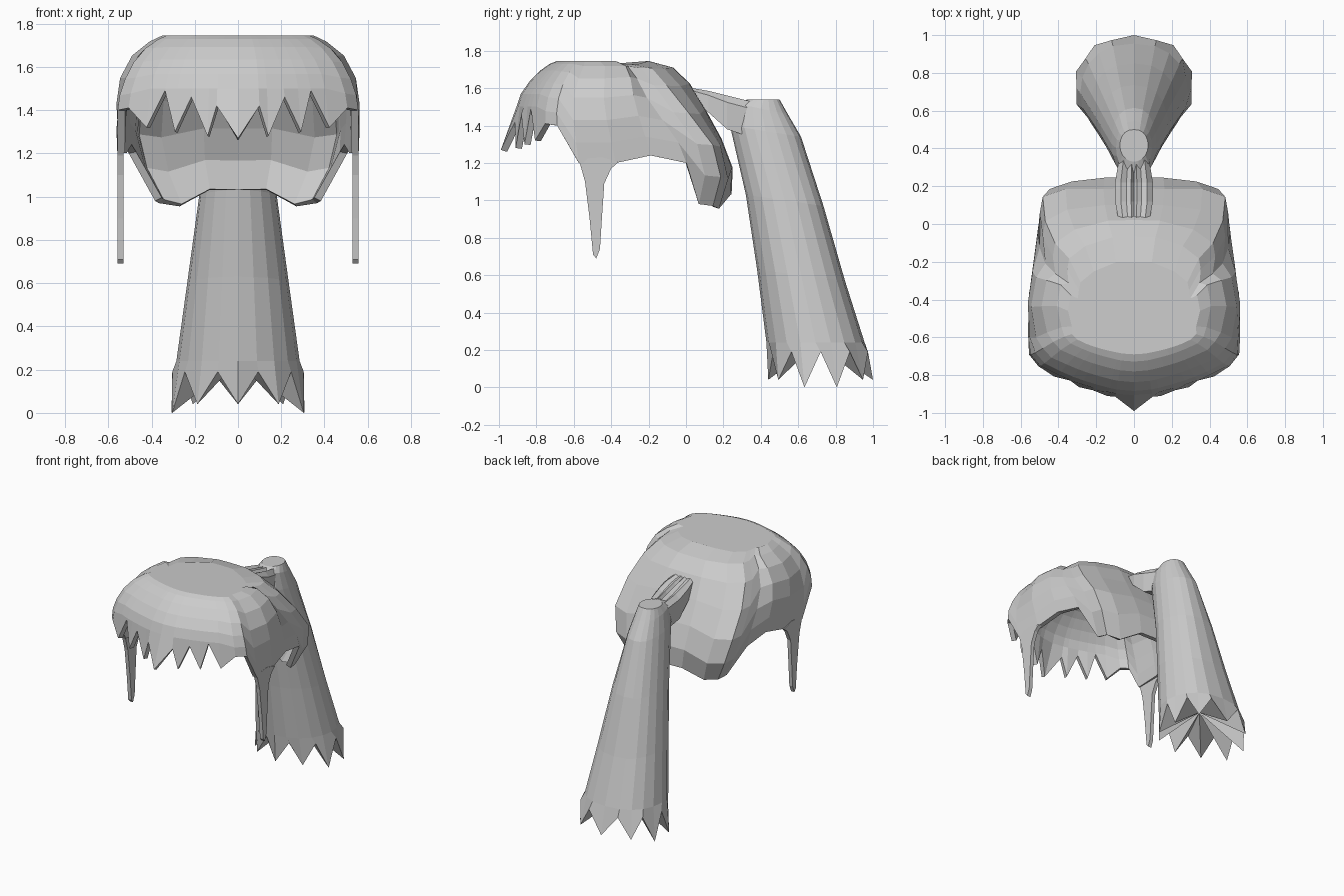
import bpy, bmesh, math

if "Cube" in bpy.data.objects:
    bpy.data.objects.remove(bpy.data.objects["Cube"])


def make_object(name, verts, faces):
    bm = bmesh.new()
    vs = [bm.verts.new(v) for v in verts]
    for f in faces:
        bm.faces.new([vs[i] for i in f])
    bmesh.ops.recalc_face_normals(bm, faces=bm.faces)
    top = max(bm.faces, key=lambda f: f.calc_center_median().z)
    if top.normal.z < 0:
        bmesh.ops.reverse_faces(bm, faces=bm.faces)
    me = bpy.data.meshes.new(name)
    bm.to_mesh(me)
    bm.free()
    ob = bpy.data.objects.new(name, me)
    bpy.context.collection.objects.link(ob)
    return ob


def bridge(rows, n):
    return [(r * n + i, r * n + (i + 1) % n, (r + 1) * n + (i + 1) % n, (r + 1) * n + i)
            for r in range(rows - 1) for i in range(n)]


def sample(table, z):
    # rows are (z, values...) from high to low
    if z >= table[0][0]:
        return table[0][1:]
    for a, b in zip(table, table[1:]):
        if z >= b[0]:
            t = (a[0] - z) / (a[0] - b[0])
            return [p + (q - p) * t for p, q in zip(a[1:], b[1:])]
    return table[-1][1:]


# Hair cap: columns (x, y, lower edge z) from the nape round to the fringe
half = [(0, .26, 1.03), (.16, .255, 1.03), (.36, .235, .955), (.48, .195, .97),
        (.495, .11, .98), (.505, .01, 1.2), (.525, -.17, 1.24), (.55, -.37, 1.2),
        (.558, -.57, 1.2), (.56, -.67, 1.4), (.51, -.74, 1.41), (.42, -.80, 1.32),
        (.35, -.835, 1.49), (.29, -.86, 1.3), (.22, -.885, 1.46), (.14, -.91, 1.28),
        (.1, -.92, 1.42), (0, -.93, 1.27)]
cols = half + [(-x, y, z) for x, y, z in reversed(half[1:-1])]
# height, half width, front y, back y
shape = [(1.745, .33, -.69, -.2), (1.725, .375, -.74, -.09), (1.67, .45, -.81, -.01),
         (1.58, .51, -.88, .05), (1.46, .55, -.92, .12), (1.33, .565, -.93, .19),
         (1.2, .56, -.93, .25), (1.04, .475, -.93, .25), (.96, .42, -.93, .2)]
steps = [0, .05, .17, .36, .58, .8, 1]
verts = []
for s in steps:
    for x, y, zb in cols:
        fringe = y < -.77
        # fringe points only cut into the last row
        low = 1.44 if fringe and s < 1 else zb
        z = 1.745 + (low - 1.745) * s
        hw, yf, yb = sample(shape, z)
        u = (y + .93) / 1.19
        px, py = x * hw / .56, yf + (yb - yf) * u
        # rounder back corners towards the crown
        t = max(0, min(1, (z - 1.3) / .3))
        if y > 0:
            py -= t * .45 * max(0, abs(x) - .16) ** 1.5
        elif -.5 < y:
            px *= 1 + .08 * t
        if s == 0 and y > 0 and abs(x) > .3:
            z -= .015
        if x == 0 and fringe and s == 1:
            py -= .06
        verts.append((px, py, z))
n = len(cols)
cap = make_object("hair_cap", verts, bridge(len(steps), n) + [tuple(range(n))])
sol = cap.modifiers.new("thickness", 'SOLIDIFY')
sol.thickness = .035
sol.offset = -1

# Side locks hanging in front of the ears
lock = [(-.36, 1.205), (-.40, 1.17), (-.437, 1.09), (-.45, .9), (-.46, .74), (-.48, .69),
        (-.497, .71), (-.515, .9), (-.54, 1.1), (-.565, 1.19), (-.58, 1.22), (-.45, 1.23)]
m = len(lock)
for side, name in ((1, "side_lock_right"), (-1, "side_lock_left")):
    vs = [(side * x, y, z) for x in (.53, .557) for y, z in lock]
    make_object(name, vs, bridge(2, m) + [tuple(range(m)), tuple(range(m, 2 * m))])

# Gathered strand joining the cap to the ponytail, with a grooved top
prof = [(-1, 0), (-1, .8), (-.7, 1), (-.4, .9), (-.15, 1), (0, .85),
        (.15, 1), (.4, .9), (.7, 1), (1, .8), (1, 0)]
stations = [(.035, .085, 1.6, 1.53), (.12, .1, 1.585, 1.47), (.22, .1, 1.56, 1.38),
            (.34, .08, 1.53, 1.34)]
k = len(prof)
vs = [(px * w, y, zl + (zt - zl) * pz) for y, w, zt, zl in stations for px, pz in prof]
make_object("ponytail_root", vs,
            bridge(4, k) + [tuple(range(k)), tuple(range(3 * k, 4 * k))])

# Ponytail: rings (z, front y, back y, half width) ending in ten points
rings = [(1.54, .33, .5, .075), (1.49, .26, .545, .095), (1.37, .235, .615, .12),
         (1.0, .32, .735, .18), (.6, .38, .85, .235), (.24, .43, .955, .285)]
N = 20
vs = []


def across(a):
    # squarer towards the back
    s = math.sin(a)
    return math.copysign(abs(s) ** (.8 if math.cos(a) < 0 else 1), s)


for z, yf, yb, w in rings:
    for i in range(N):
        a = math.tau * i / N
        c = math.cos(a)
        vs.append((w * across(a), (yf + yb) / 2 - (yb - yf) / 2 * c,
                   z + (.03 * c if 1.5 > z > .3 else 0)))
for i in range(N):
    a = math.tau * i / N
    c = math.cos(a)
    tip = i % 2 == 0
    z = (.0 if abs(c) < .4 else .04) if tip else .19
    grow = 1 if tip else .95
    vs.append((.32 * grow * across(a), .72 - .28 * grow * c, z))
vs.append((0, .7, .24))
rows = len(rings) + 1
fan = [((rows - 1) * N + i, (rows - 1) * N + (i + 1) % N, rows * N) for i in range(N)]
make_object("ponytail", vs, bridge(rows, N) + [tuple(range(N))] + fan)
